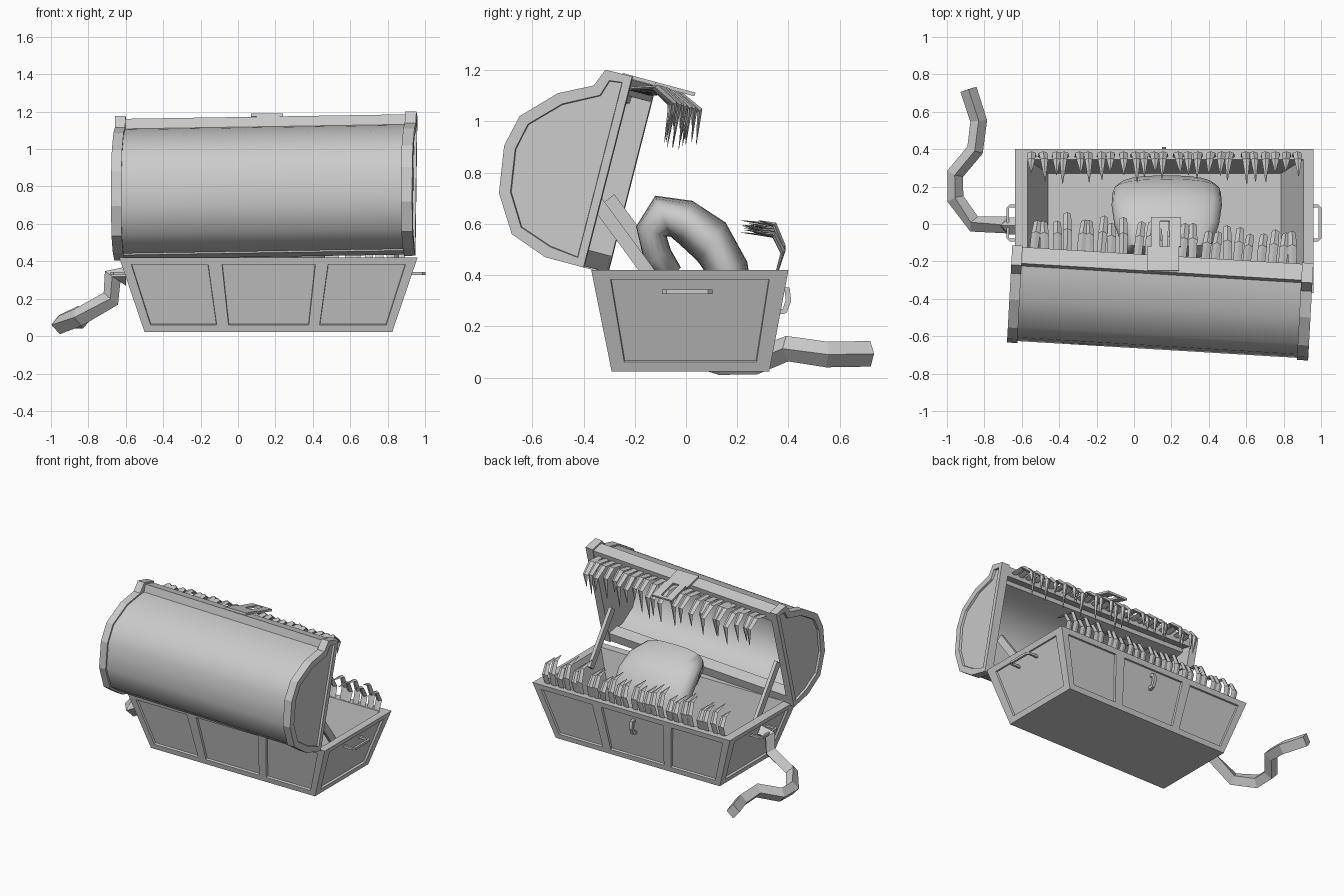
import bpy, bmesh, math, random
from mathutils import Vector as V

random.seed(4)
cube = bpy.data.objects.get("Cube")
if cube:
    bpy.data.objects.remove(cube)

grey = bpy.data.materials.new("plain grey")
grey.use_nodes = True
GREY = (0.6, 0.6, 0.6, 1)
grey.diffuse_color = GREY
grey.node_tree.nodes["Principled BSDF"].inputs["Base Color"].default_value = GREY


def finish(name, bm, smooth=None):
    bmesh.ops.remove_doubles(bm, verts=bm.verts, dist=0.0005)
    bmesh.ops.recalc_face_normals(bm, faces=bm.faces)
    me = bpy.data.meshes.new(name)
    bm.to_mesh(me)
    bm.free()
    me.materials.append(grey)
    ob = bpy.data.objects.new(name, me)
    bpy.context.collection.objects.link(ob)
    if smooth:
        bpy.ops.object.select_all(action='DESELECT')
        ob.select_set(True)
        bpy.context.view_layer.objects.active = ob
        bpy.ops.object.shade_smooth_by_angle(angle=math.radians(smooth))
    return ob


def loft(bm, rings):
    """Skin a list of equal rings and cap both ends."""
    rows = [[bm.verts.new(p) for p in ring] for ring in rings]
    n = len(rows[0])
    for a, b in zip(rows, rows[1:]):
        for i in range(n):
            j = (i + 1) % n
            bm.faces.new((a[i], a[j], b[j], b[i]))
    return bm.faces.new(rows[0]), bm.faces.new(rows[-1])


def bar(bm, a, b, side, up):
    """Square bar from a to b with half-size vectors side and up."""
    a, b, s, u = V(a), V(b), V(side), V(up)
    loft(bm, [[p + s + u, p - s + u, p - s - u, p + s - u] for p in (a, b)])


def rect(x0, x1, y0, y1, z):
    return [V((x0, y0, z)), V((x1, y0, z)), V((x1, y1, z)), V((x0, y1, z))]


# Chest body: tapered walls with recessed panels, hollow inside
bottom = rect(-0.5, 0.825, -0.29, 0.325, 0.023)
top = rect(-0.635, 0.96, -0.37, 0.40, 0.42)
rim = rect(-0.57, 0.905, -0.31, 0.345, 0.42)
floor = rect(-0.46, 0.785, -0.25, 0.27, 0.06)
LONG = [0, 0.033, 0.295, 0.342, 0.66, 0.703, 0.967, 1]
SHORT = [0, 0.09, 0.91, 1]
RISE = [0, 0.095, 0.905, 1]
bm = bmesh.new()
panels = []
for k in range(4):
    us, j = (SHORT if k % 2 else LONG), (k + 1) % 4
    grid = [[bm.verts.new(bottom[k].lerp(bottom[j], u).lerp(top[k].lerp(top[j], u), v))
             for u in us] for v in RISE]
    for r in range(3):
        for c in range(len(us) - 1):
            f = bm.faces.new((grid[r][c], grid[r][c + 1], grid[r + 1][c + 1], grid[r + 1][c]))
            if r == 1 and c % 2:
                panels.append(f)
    bm.faces.new([bm.verts.new(p) for p in (top[k], top[j], rim[j], rim[k])])
    bm.faces.new([bm.verts.new(p) for p in (rim[k], rim[j], floor[j], floor[k])])
bm.faces.new([bm.verts.new(p) for p in reversed(bottom)])
bm.faces.new([bm.verts.new(p) for p in floor])
bm.normal_update()
bmesh.ops.inset_individual(bm, faces=panels, thickness=0.003, depth=-0.015)
finish("chest_body", bm)

# Lid: skewed sweep of a dome profile, hinged open and slightly twisted
R, W = V((0.247, 0.969)), V((0.969, -0.247))     # along the rim, out of the rim
HINGE, FRONT = V((-0.40, 0.43)), V((-0.21, 1.175))
DOME = [V(p) for p in ((-0.55, 0.47), (-0.68, 0.56), (-0.73, 0.72), (-0.71, 0.905),
                       (-0.65, 1.02), (-0.50, 1.11), (-0.36, 1.14))]


def lid_point(x, p):
    d = 0.96 - x
    return V((x + 0.055 * (p[0] + 0.2), p[0] + 0.06 * d, p[1] - 0.016 * d))


def lid_sweep(bm, x0, x1, prof):
    return loft(bm, [[lid_point(x, p) for p in prof] for x in (x0, x1)])


bm = bmesh.new()
band = [HINGE] + DOME + [FRONT - W * 0.108, FRONT]
caps = [lid_sweep(bm, -0.595, -0.65, band)[1], lid_sweep(bm, 0.9, 0.96, band)[1]]
bmesh.ops.recalc_face_normals(bm, faces=bm.faces)
bmesh.ops.inset_individual(bm, faces=caps, thickness=0.045, depth=0)
bmesh.ops.inset_individual(bm, faces=caps, thickness=0.003, depth=-0.015)
finish("lid_end_bands", bm)

mid = V((-0.42, 0.8))
start, end = HINGE - W * 0.03 + R * 0.015, V((-0.30, 1.135))
outer = [start] + [mid + (p - mid) * 0.965 for p in DOME] + [end]
inner = [mid + (p - mid) * 0.88 for p in outer]
bm = bmesh.new()
lid_sweep(bm, -0.6, 0.905, outer + inner[::-1])
finish("lid_dome", bm, 50)

bm = bmesh.new()
for corner, way in ((HINGE + R * 0.006, 1), (FRONT - R * 0.012, -1)):
    c = corner - W * 0.004
    lid_sweep(bm, -0.6, 0.905, [c, c + R * way * 0.065, c + R * way * 0.065 - W * 0.09, c - W * 0.09])
finish("lid_rim_rails", bm)

# Support arms between lid and body
bm = bmesh.new()
for x, dy in ((0.85, 0), (-0.53, 0.06)):
    bar(bm, (x, -0.36 + dy, 0.70), (x, -0.11 + dy, 0.36), (0.012, 0, 0), (0, 0.02, 0.016))
finish("lid_arms", bm)

# Hasp plate with a slot, and staple on the body
bm = bmesh.new()


def hasp_bar(x0, x1, t0, t1):
    a, b = [V((0, -0.25, 1.182)).lerp(V((0, 0.035, 1.105)), t) for t in (t0, t1)]
    c, h = V(((x0 + x1) / 2, 0, 0)), V(((x1 - x0) / 2, 0, 0))
    bar(bm, a + c, b + c, h, (0, 0.002, 0.007))


hasp_bar(0.07, 0.24, 0, 0.45)
hasp_bar(0.09, 0.14, 0.45, 1)
hasp_bar(0.19, 0.25, 0.45, 1)
hasp_bar(0.14, 0.19, 0.93, 1)
finish("hasp", bm)


def bent_rod(name, path, r, axis):
    """Square rod through the path; axis is perpendicular to the path."""
    bm = bmesh.new()
    path, ax = [V(p) for p in path], V(axis)
    rings = []
    for i, p in enumerate(path):
        t = (path[min(i + 1, len(path) - 1)] - path[max(i - 1, 0)]).normalized()
        s = t.cross(ax) * r
        rings.append([p + s + ax * r, p - s + ax * r, p - s - ax * r, p + s - ax * r])
    loft(bm, rings)
    return finish(name, bm)


bent_rod("staple", [(0.16, 0.37, 0.345), (0.16, 0.395, 0.345), (0.16, 0.40, 0.30),
                    (0.16, 0.385, 0.26), (0.16, 0.35, 0.255)], 0.011, (1, 0, 0))
for name, s in (("left_handle", 1), ("right_handle", -1)):
    x = 0.16 + s * 0.74
    bent_rod(name, [(x, -0.085, 0.335), (x + s * 0.085, -0.085, 0.335), (x + s * 0.095, -0.075, 0.335),
                    (x + s * 0.095, 0.085, 0.335), (x + s * 0.085, 0.095, 0.335), (x, 0.095, 0.335)],
             0.008, (0, 0, 1))


# Teeth: bent four-sided blades along both front rims
def tooth_row(name, place, count, x0, x1, path):
    bm = bmesh.new()
    for i in range(count):
        x = x0 + (x1 - x0) * i / (count - 1) + random.uniform(-0.012, 0.012)
        size, lean = random.uniform(0.8, 1.12), random.uniform(-0.02, 0.02)
        hook = random.uniform(0.6, 1.2)
        rings = []
        for k, (a, b, w) in enumerate(path):
            a, b = a * (hook if k == 3 else 1), b * size
            xx = x + lean * k / 3
            t = w * 0.35
            rings.append([place(xx - w, a, b), place(xx, a + t, b + t),
                          place(xx + w, a, b), place(xx, a - t, b - t)])
        loft(bm, rings)
    finish(name, bm)


BLADE = [(0, -0.01, 0.022), (0.025, 0.08, 0.024), (-0.01, 0.16, 0.02), (-0.12, 0.175, 0.002)]
tooth_row("lower_teeth", lambda x, a, b: V((x, 0.355 + a, 0.42 + b)), 25, -0.54, 0.88, BLADE)


def lid_tooth(x, a, b):
    return lid_point(x, FRONT - R * 0.05 + R * a * 1.3 + W * b * 1.15)


tooth_row("upper_teeth", lid_tooth, 24, -0.53, 0.85, BLADE)

# Thick curled mound inside the chest
bm = bmesh.new()
rings = []
for y, z, ty, tz, w in ((0.17, 0.07, 0.08, 0, 0.24), (0.18, 0.28, 0.08, 0.01, 0.27),
                        (0.165, 0.42, 0.075, 0.03, 0.29), (0.10, 0.53, 0.055, 0.075, 0.295),
                        (0.0, 0.605, 0.025, 0.085, 0.28), (-0.09, 0.63, -0.03, 0.08, 0.25),
                        (-0.135, 0.57, -0.06, 0.02, 0.22), (-0.11, 0.47, -0.05, -0.03, 0.18),
                        (-0.05, 0.40, -0.03, -0.03, 0.12)):
    ring = []
    for i in range(20):
        c, s = math.cos(i * math.tau / 20), math.sin(i * math.tau / 20)
        c = math.copysign(abs(c) ** 0.75, c)
        s = math.copysign(abs(s) ** 0.75, s)
        ring.append((0.175 + w * c, y + ty * s, z + tz * s))
    rings.append(ring)
loft(bm, rings)
finish("inner_mound", bm, 60)

# Long tongue hanging over the end and trailing on the ground
path = [V(p) for p in ((-0.60, -0.01, 0.32), (-0.67, -0.01, 0.32), (-0.68, -0.005, 0.20),
                       (-0.855, 0, 0.10), (-0.955, 0.135, 0.06), (-0.955, 0.27, 0.062),
                       (-0.85, 0.395, 0.113), (-0.83, 0.55, 0.09), (-0.885, 0.72, 0.093))]
bm = bmesh.new()
rings = []
for i, p in enumerate(path):
    t = path[min(i + 1, len(path) - 1)] - path[max(i - 1, 0)]
    n = V((-t.y, t.x, 0)).normalized() * 0.045
    u = t.cross(n).normalized() * 0.05
    rings.append([p + n, p + u, p - n, p - u])
loft(bm, rings)
finish("tongue", bm)
